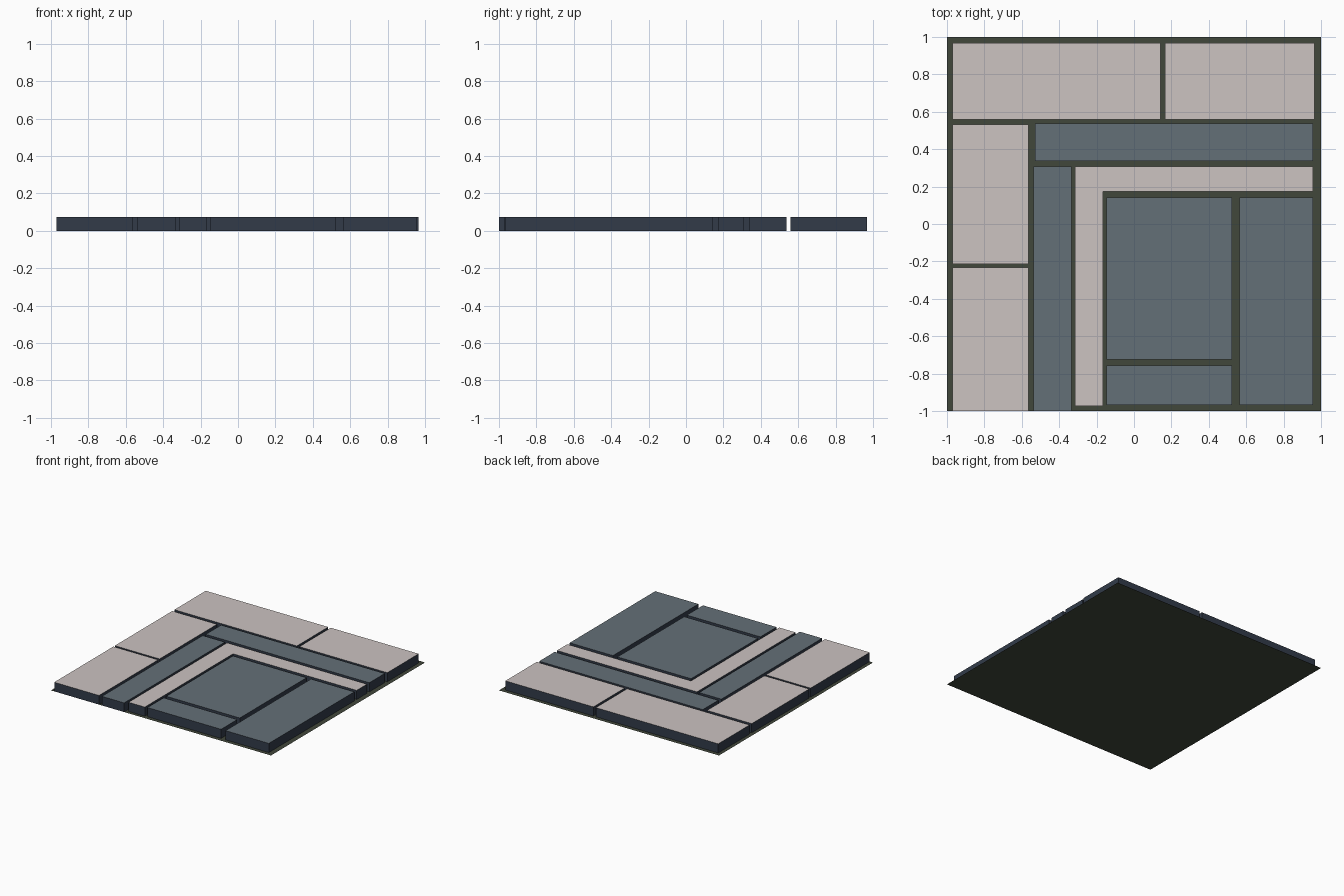
import bpy, bmesh

if "Cube" in bpy.data.objects:
    bpy.data.objects.remove(bpy.data.objects["Cube"])


def material(name, rgb):
    # sRGB 0-255 to linear
    lin = [((c / 255 + 0.055) / 1.055) ** 2.4 for c in rgb]
    m = bpy.data.materials.new(name)
    m.diffuse_color = (*lin, 1)
    m.use_nodes = True
    m.node_tree.nodes["Principled BSDF"].inputs["Base Color"].default_value = m.diffuse_color
    return m


pink = material("pale_stone", (204, 195, 193))
slate = material("slate_blue", (100, 112, 119))
side = material("dark_edge", (50, 59, 73))
grout = material("olive_grout", (65, 71, 59))
HEIGHT = 0.075


def make(name, bm, mats):
    me = bpy.data.meshes.new(name)
    bm.to_mesh(me)
    bm.free()
    for m in mats:
        me.materials.append(m)
    ob = bpy.data.objects.new(name, me)
    bpy.context.collection.objects.link(ob)


def slab(name, outline, top):
    # Outline raised to slab height: coloured top, dark walls, open underside
    bm = bmesh.new()
    lo = [bm.verts.new((x, y, 0)) for x, y in outline]
    hi = [bm.verts.new((x, y, HEIGHT)) for x, y in outline]
    bm.faces.new(hi)
    n = len(outline)
    for i in range(n):
        j = (i + 1) % n
        bm.faces.new((lo[i], lo[j], hi[j], hi[i])).material_index = 1
    make(name, bm, [top, side])


def rect(x0, x1, y0, y1):
    return [(x0, y0), (x1, y0), (x1, y1), (x0, y1)]


# Flat grout sheet under the slabs
bm = bmesh.new()
bm.faces.new([bm.verts.new((x, y, 0)) for x, y in rect(-1, 1, -1, 1)])
make("grout_base", bm, [grout])

# Rectangular slabs
for name, box, mat in (
    ("back_left_slab", (-0.97, 0.143, 0.56, 0.967), pink),
    ("back_right_slab", (0.165, 0.965, 0.56, 0.967), pink),
    ("left_upper_slab", (-0.97, -0.563, -0.214, 0.532), pink),
    ("left_lower_slab", (-0.97, -0.563, -1, -0.232), pink),
    ("long_cross_slab", (-0.53, 0.957, 0.338, 0.538), slate),
    ("long_upright_slab", (-0.537, -0.335, -1, 0.308), slate),
    ("centre_slab", (-0.146, 0.523, -0.724, 0.143), slate),
    ("centre_front_slab", (-0.146, 0.523, -0.967, -0.757), slate),
    ("right_slab", (0.564, 0.957, -0.967, 0.143), slate),
):
    slab(name, rect(*box), mat)

# L-shaped border slab
slab("corner_border_slab", [(-0.315, -0.972), (-0.167, -0.972), (-0.167, 0.174),
                            (0.957, 0.174), (0.957, 0.308), (-0.315, 0.308)], pink)
